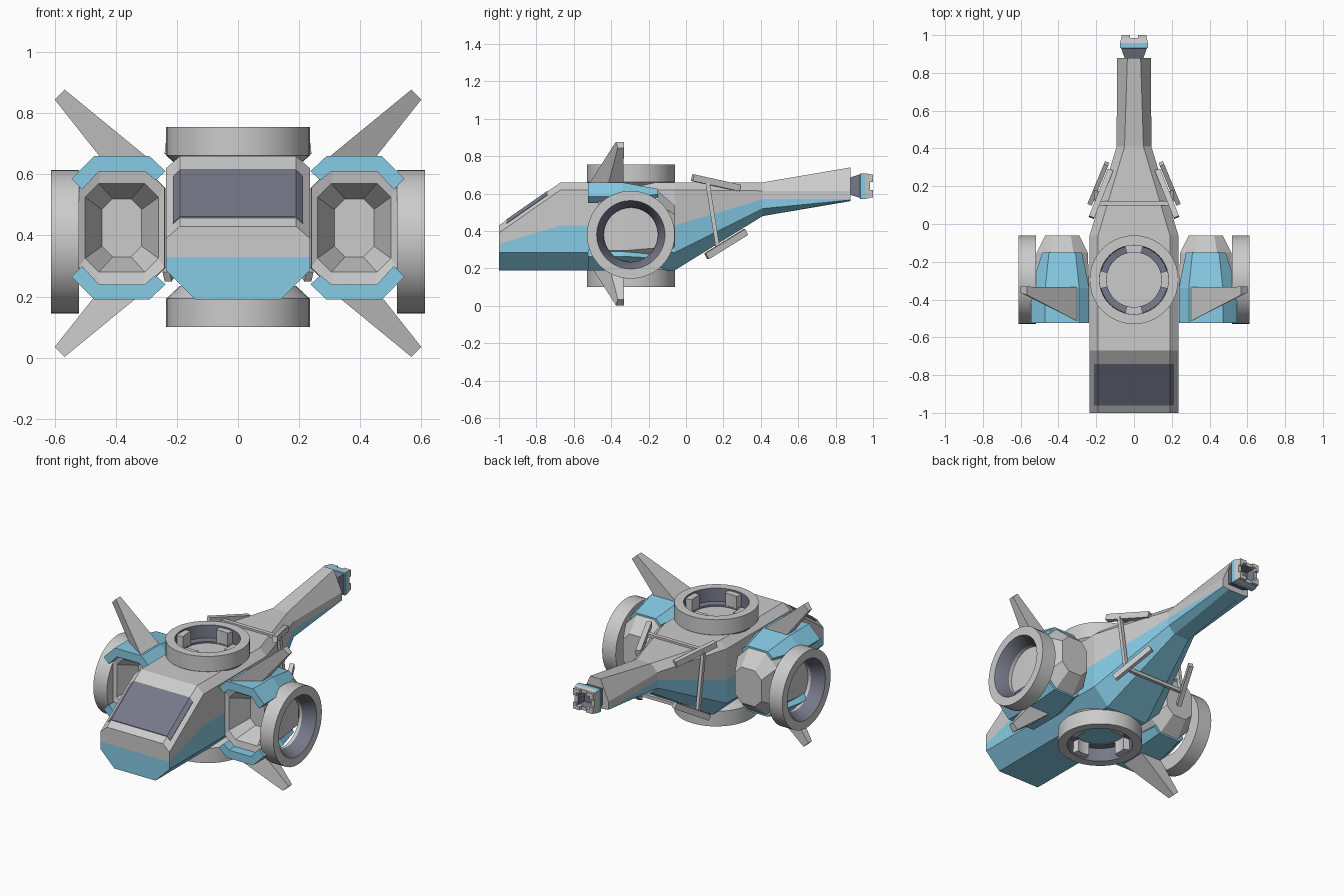
import bpy, bmesh, math
from mathutils import Vector

if "Cube" in bpy.data.objects:
    bpy.data.objects.remove(bpy.data.objects["Cube"])

def material(name, col):
    m = bpy.data.materials.new(name)
    m.diffuse_color = (*col, 1)
    m.use_nodes = True
    m.node_tree.nodes["Principled BSDF"].inputs["Base Color"].default_value = m.diffuse_color
    return m

GREY = material("hull_grey", (0.8, 0.8, 0.8))
BLUE = material("panel_blue", (0.24, 0.6, 0.79))
DARK = material("dark_trim", (0.18, 0.19, 0.25))
MATS = [GREY, BLUE, DARK]

def loft(name, sections, mat=lambda i, j: 0, around=False, cap=0, mx=False, zc=None, smooth=False):
    """Skin closed point loops; mx mirrors across x, zc mirrors across that height."""
    bm = bmesh.new()
    off = Vector((0, 0, zc or 0))
    rings = [[bm.verts.new(Vector(p) - off) for p in s] for s in sections]
    n, k = len(rings), len(rings[0])
    for i in range(n if around else n - 1):
        a, b = rings[i], rings[(i + 1) % n]
        for j in range(k):
            f = bm.faces.new((a[j], a[(j + 1) % k], b[(j + 1) % k], b[j]))
            f.material_index = mat(i, j)
    if not around:
        for r in (rings[0], rings[-1]):
            bm.faces.new(r).material_index = cap
    bmesh.ops.recalc_face_normals(bm, faces=bm.faces)
    me = bpy.data.meshes.new(name)
    bm.to_mesh(me)
    bm.free()
    for m in MATS:
        me.materials.append(m)
    ob = bpy.data.objects.new(name, me)
    ob.location = off
    bpy.context.collection.objects.link(ob)
    if mx or zc is not None:
        mod = ob.modifiers.new("mirror", 'MIRROR')
        mod.use_axis = (mx, False, zc is not None)
        mod.use_mirror_merge = False
    if smooth:
        bpy.ops.object.select_all(action='DESELECT')
        ob.select_set(True)
        bpy.context.view_layer.objects.active = ob
        bpy.ops.object.shade_smooth_by_angle(angle=math.radians(30))
    return ob

def bar(name, a, b, w, h):
    a, b = Vector(a), Vector(b)
    d = (b - a).normalized()
    s = d.cross(Vector((0, 0, 1))).normalized()
    u = s.cross(d)
    sec = lambda c: [c + s * x * w / 2 + u * z * h / 2 for x, z in ((-1, -1), (1, -1), (1, 1), (-1, 1))]
    return loft(name, [sec(a), sec(b)], mx=True)

# Main hull: half profile per station (y, bottom w, side w, top w, five heights)
def hull_section(y, bw, w, tw, zb, zc, zm, zs, zt):
    half = [(bw, zb), (w, zc), (w, zm), (w, zs), (tw, zt)]
    return [(x, y, z) for x, z in half] + [(-x, y, z) for x, z in reversed(half)]

hull = [hull_section(*s) for s in (
    (-1.00, .14, .235, .19, .19, .285, .33, .39, .43),
    (-0.67, .14, .235, .19, .19, .285, .43, .62, .66),
    (-0.06, .14, .235, .19, .19, .285, .43, .62, .66),
    (0.41, .05, .092, .05, .48, .52, .57, .615, .66),
    (0.88, .05, .09, .035, .56, .566, .572, .615, .74))]
ob = loft("main_hull", hull, lambda i, j: 1 if j in (0, 1, 7, 8, 9) else 0)
# Nose end: split into blue below and grey above
bm = bmesh.new()
bm.from_mesh(ob.data)
bm.faces.ensure_lookup_table()
nose = min(bm.faces, key=lambda f: f.calc_center_median().y)
lo = [v for v in nose.verts if abs(v.co.z - .33) < .001]
bmesh.utils.face_split(nose, lo[0], lo[1])
for f in bm.faces:
    c = f.calc_center_median()
    if c.y < -.999 and c.z < .33:
        f.material_index = 1
bm.to_mesh(ob.data)
bm.free()

# Windscreen wrapped over the sloped nose
def screen_section(y):
    z = .43 + (y + 1) * .697
    top = [(-.212, -.016), (-.19, .004), (.19, .004), (.212, -.016)]
    return [(x, y, z + d) for x, d in top] + [(x, y, z + d - .02) for x, d in reversed(top)]
loft("windscreen", [screen_section(-.96), screen_section(-.74)], lambda i, j: 2, cap=2)

# Lift rings above and below the hull
N = 40
def lathe(name, profile, place, mat, **kw):
    secs = [[place(r, h, 2 * math.pi * i / N) for r, h in profile] for i in range(N)]
    return loft(name, secs, mat, around=True, smooth=True, **kw)

vert = lambda r, h, a: (r * math.cos(a), -.295 + r * math.sin(a), h)
side = lambda r, h, a: (h, -.295 + r * math.cos(a), .38 + r * math.sin(a))
MID = .4275
lathe("lift_ring", [(.19, .62), (.235, .662), (.235, .755), (.183, .755), (.18, .675), (.145, .67), (.145, .62)],
      vert, lambda i, j: 2 if j in (3, 4, 5) else 0, zc=MID)
for q in range(4):
    secs = []
    for s in range(-2, 3):
        a = q * math.pi / 2 + math.radians(7.5 * s)
        secs.append([vert(r, h, a) for r, h in ((.145, .665), (.186, .665), (.186, .745), (.145, .745))])
    loft("lift_ring_tab", secs, zc=MID)

# Side rings outboard of the pods
lathe("side_ring", [(.235, .52), (.235, .612), (.183, .612), (.145, .54), (.145, .52)],
      side, lambda i, j: 2 if j == 2 else 0, mx=True)

# Engine pods: octagonal body with recessed intake
def octagon(y, hw, hh, c, cx=.38, cz=.425):
    pts = [(hw, hh - c), (hw - c, hh), (c - hw, hh), (-hw, hh - c)]
    pts += [(-x, -z) for x, z in pts]
    return [(cx + x, y, cz + z) for x, z in pts]
loft("engine_pod", [octagon(-.33, .065, .095, .035), octagon(-.46, .12, .145, .045),
                    octagon(-.47, .14, .205, .075), octagon(-.33, .143, .205, .075),
                    octagon(-.15, .135, .19, .075), octagon(-.06, .09, .11, .045)], mx=True)

# Blue arched cowls over and under each pod
front = [(.237, .61), (.29, .66), (.47, .66), (.545, .585), (.51, .55), (.455, .61), (.305, .61), (.27, .58)]
rear = [(.275, .595), (.31, .625), (.45, .625), (.485, .595), (.47, .57), (.44, .6), (.32, .6), (.29, .57)]
loft("pod_cowl", [[(x, y, z) for x, z in p] for y, p in ((-.525, front), (-.34, front), (-.15, rear))],
     lambda i, j: 1, cap=1, mx=True, zc=.425)

# Four diagonal fins
loft("diagonal_fin", [[(.29, -.52, .65), (.43, -.42, .63), (.43, -.335, .63), (.29, -.335, .65)],
                      [(.567, -.375, .877), (.6, -.365, .845), (.6, -.332, .845), (.567, -.332, .877)]],
     mx=True, zc=.44)

# Tail braces beside the boom
bar("upper_brace_plate", (.225, .035, .685), (.125, .285, .63), .03, .036)
bar("lower_brace_plate", (.232, .11, .265), (.145, .32, .395), .025, .036)
bar("brace_strut", (.2, .115, .66), (.2, .17, .31), .02, .022)
bar("upper_crossbar", (0, .11, .662), (.2, .11, .662), .025, .02)
bar("lower_crossbar", (0, .165, .315), (.2, .165, .315), .02, .02)

# Tail nozzle: hollow square end with corner prongs
def square(y, w):
    return [(x * w, y, .64 + z * w * .93) for x, z in ((-1, -1), (1, -1), (1, 1), (-1, 1))]
loft("tail_nozzle", [square(.865, .045), square(.93, .068), square(.932, .074), square(.957, .074),
                     square(.985, .068), square(.985, .045), square(.93, .04)],
     lambda i, j: (2, 1, 1, 0, 0, 2)[i], cap=2)
for sz in (-1, 1):
    pts = [(.022, .04), (.022, .062), (.067, .062), (.067, .022), (.046, .022), (.046, .04)]
    loft("nozzle_prong", [[(x, y, .64 + sz * z) for x, z in pts] for y in (.975, 1.0)], mx=True)
